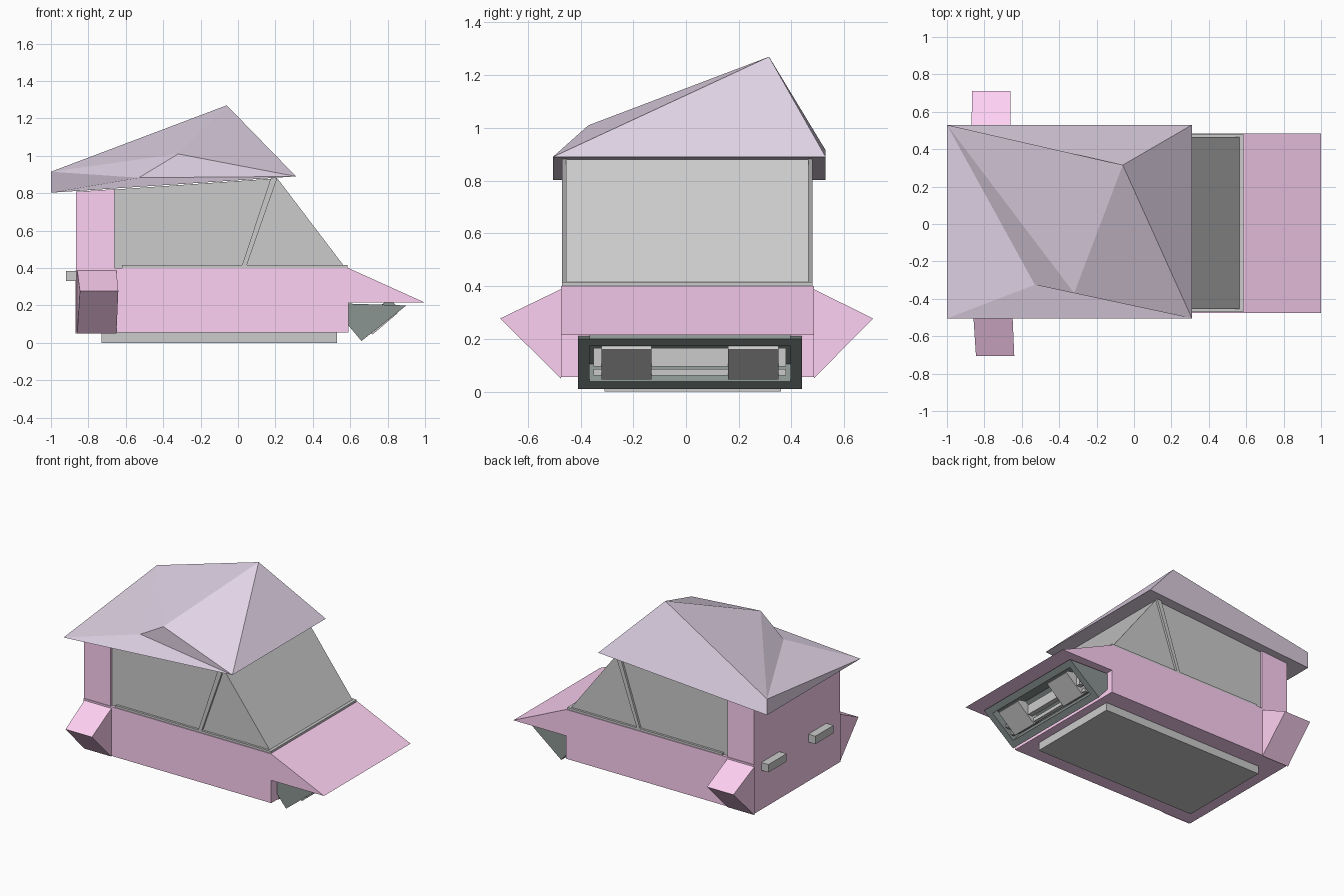
import bpy, bmesh
from mathutils import Vector

if "Cube" in bpy.data.objects:
    bpy.data.objects.remove(bpy.data.objects["Cube"])


def material(name, rgb):
    m = bpy.data.materials.new(name)
    m.diffuse_color = (*rgb, 1)
    m.use_nodes = True
    m.node_tree.nodes["Principled BSDF"].inputs["Base Color"].default_value = m.diffuse_color
    return m


PINK = material("pink_paint", (1.0, 0.64, 0.9))
ROOF = material("mauve_roof", (0.78, 0.68, 0.82))
DARK = material("dark_trim", (0.26, 0.3, 0.29))


def mesh_object(name, bm, mat=None):
    bmesh.ops.recalc_face_normals(bm, faces=bm.faces)
    me = bpy.data.meshes.new(name)
    bm.to_mesh(me)
    bm.free()
    if mat:
        me.materials.append(mat)
    ob = bpy.data.objects.new(name, me)
    bpy.context.collection.objects.link(ob)
    return ob


def prism_bm(profile, y0, y1):
    bm = bmesh.new()
    a = [bm.verts.new((x, y0, z)) for x, z in profile]
    b = [bm.verts.new((x, y1, z)) for x, z in profile]
    bm.faces.new(a)
    bm.faces.new(b[::-1])
    n = len(a)
    for i in range(n):
        j = (i + 1) % n
        bm.faces.new((a[i], b[i], b[j], a[j]))
    bmesh.ops.recalc_face_normals(bm, faces=bm.faces)
    return bm


def prism(name, profile, y0, y1, mat=None):
    return mesh_object(name, prism_bm(profile, y0, y1), mat)


def box(name, x0, x1, y0, y1, z0, z1, mat=None):
    return prism(name, [(x0, z0), (x1, z0), (x1, z1), (x0, z1)], y0, y1, mat)


# lower body with wedge nose
prism("body", [(-0.865, 0.055), (0.59, 0.055), (0.59, 0.215), (1.0, 0.215),
               (0.59, 0.4), (-0.865, 0.4)], -0.475, 0.485, PINK)
box("floor_slab", -0.73, 0.53, -0.31, 0.36, 0.0, 0.06)

# glass cabin, sill and rear panel
prism("cabin_glass", [(-0.66, 0.4), (0.575, 0.4), (0.21, 0.88), (-0.66, 0.82)],
      -0.455, 0.465)
box("window_sill", -0.62, 0.585, -0.47, 0.48, 0.395, 0.415)
prism("rear_panel", [(-0.865, 0.4), (-0.66, 0.4), (-0.66, 0.822), (-0.865, 0.808)],
      -0.47, 0.48, PINK)

# door pillars
for side, y0, y1 in (("front", -0.47, -0.45), ("back", 0.46, 0.48)):
    prism(side + "_door_pillar",
          [(0.02, 0.41), (0.045, 0.41), (0.21, 0.882), (0.175, 0.88)], y0, y1)

# faceted roof
bm = bmesh.new()
pts = dict(A=(-1, 0.53, 0.915), E=(-1, 0.53, 0.803), B=(0.31, 0.53, 0.89),
           C=(0.31, -0.505, 0.89), D=(-1, -0.505, 0.803), P=(-0.06, 0.315, 1.27),
           Q=(-0.53, -0.325, 0.883), R=(-0.32, -0.37, 1.01))
v = {k: bm.verts.new(p) for k, p in pts.items()}
for f in ("EBPA", "BCP", "CRP", "AQD", "AQR", "ARP", "DQC", "QRC", "ADE", "DCBE"):
    bm.faces.new([v[k] for k in f])
mesh_object("roof", bm, ROOF)

# wedge fenders at the rear sides
for side, y, tip, xs, xt in (("front", -0.475, -0.705, (-0.86, -0.65), (-0.845, -0.64)),
                             ("back", 0.485, 0.71, (-0.87, -0.66), (-0.865, -0.66))):
    bm = bmesh.new()
    l, r = [[bm.verts.new(p) for p in ((xs[i], y, 0.388), (xt[i], tip, 0.277),
                                       (xs[i], y, 0.05))] for i in (0, 1)]
    bm.faces.new(l)
    bm.faces.new(r)
    for i in range(3):
        j = (i + 1) % 3
        bm.faces.new((l[i], l[j], r[j], r[i]))
    mesh_object(side + "_fender", bm, PINK)

# rear lamps
for side, y0, y1 in (("front", -0.32, -0.12), ("back", 0.2, 0.4)):
    box(side + "_rear_lamp", -0.92, -0.86, y0, y1, 0.33, 0.385)

# slanted grille housing with a recess pushed into its sloping face
bm = prism_bm([(0.585, 0.21), (0.9, 0.2), (0.66, 0.01), (0.585, 0.1)], -0.41, 0.44)
slope = Vector((0.19, 0, -0.24)).normalized()
face = max(bm.faces, key=lambda f: f.normal.dot(slope))
bmesh.ops.inset_region(bm, faces=[face], thickness=0.062)
hole = bmesh.ops.extrude_discrete_faces(bm, faces=[face])["faces"]
bmesh.ops.translate(bm, verts=hole[0].verts, vec=slope * -0.085)
mesh_object("grille_housing", bm, DARK)

# headlamps and bars inside the recess
for side, y0, y1 in (("front", -0.32, -0.13), ("back", 0.16, 0.35)):
    prism(side + "_headlamp", [(0.72, 0.045), (0.855, 0.16), (0.845, 0.175),
                               (0.79, 0.185), (0.665, 0.085)], y0, y1)
box("grille_bar", 0.735, 0.77, -0.35, 0.38, 0.095, 0.165)
box("lower_grille_bar", 0.70, 0.725, -0.35, 0.38, 0.06, 0.085)
